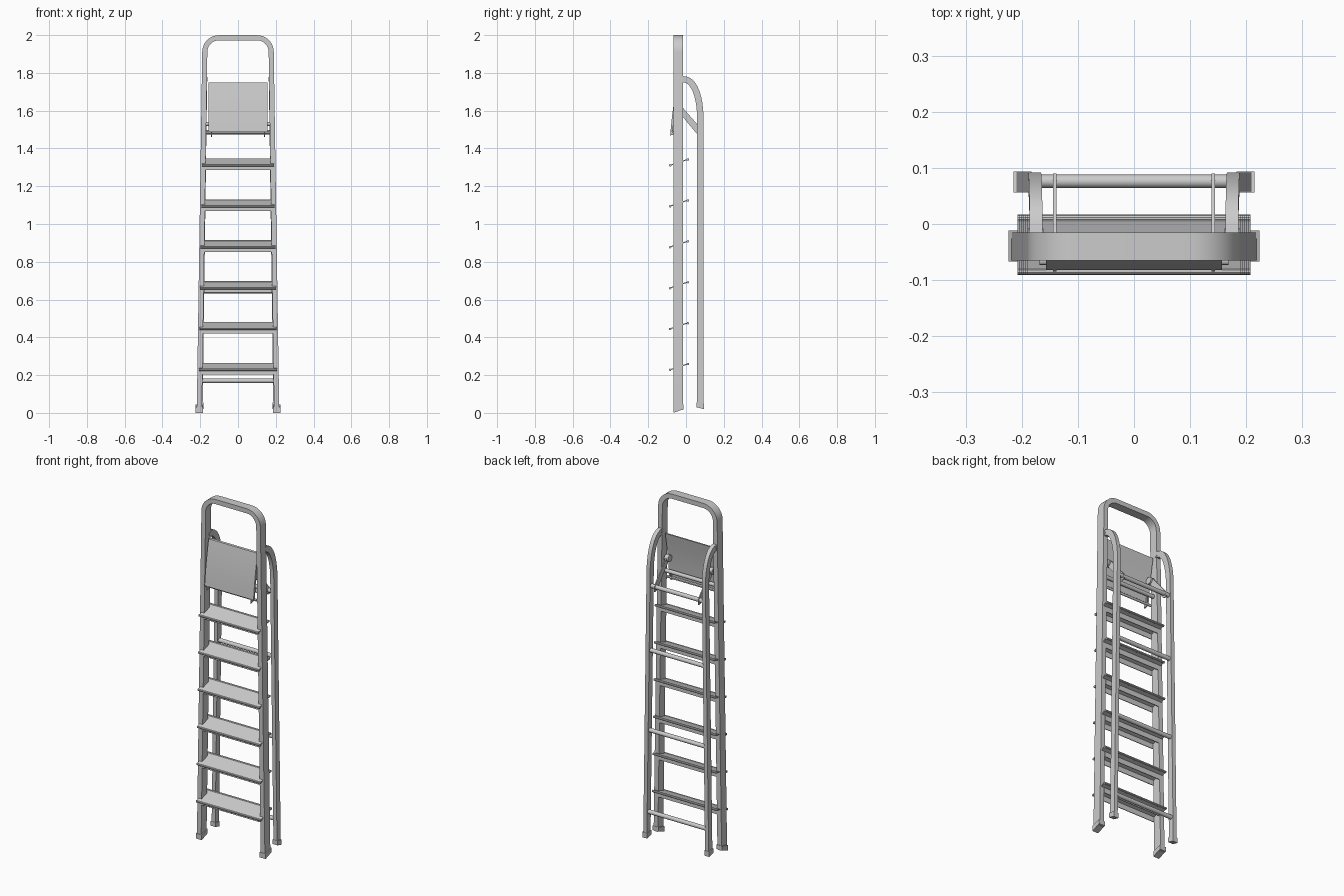
import bpy, bmesh, math
from mathutils import Vector

if "Cube" in bpy.data.objects:
    bpy.data.objects.remove(bpy.data.objects["Cube"])


def make(name, bm, smooth=True):
    bmesh.ops.recalc_face_normals(bm, faces=bm.faces)
    me = bpy.data.meshes.new(name)
    bm.to_mesh(me)
    bm.free()
    ob = bpy.data.objects.new(name, me)
    bpy.context.collection.objects.link(ob)
    if smooth:
        bpy.ops.object.select_all(action='DESELECT')
        ob.select_set(True)
        bpy.context.view_layer.objects.active = ob
        bpy.ops.object.shade_smooth_by_angle(angle=math.radians(30))
    return ob


def sweep(name, path, side, w_side, w_in):
    """Rectangular tube along a planar path; side is the plane normal."""
    bm = bmesh.new()
    P = [Vector(p) for p in path]
    side = Vector(side)
    rings = []
    for i, p in enumerate(P):
        t = (P[min(i + 1, len(P) - 1)] - P[max(i - 1, 0)]).normalized()
        n = t.cross(side).normalized() * w_in / 2
        s = side * w_side / 2
        rings.append([bm.verts.new(p + a * n + b * s)
                      for a, b in ((-1, -1), (1, -1), (1, 1), (-1, 1))])
    for r, q in zip(rings, rings[1:]):
        for k in range(4):
            bm.faces.new((r[k], r[(k + 1) % 4], q[(k + 1) % 4], q[k]))
    bm.faces.new(rings[0])
    bm.faces.new(rings[-1])
    return make(name, bm)


def extrude_x(name, profile, x0, x1):
    """Solid from a closed (y, z) profile."""
    bm = bmesh.new()
    a = [bm.verts.new((x0, y, z)) for y, z in profile]
    b = [bm.verts.new((x1, y, z)) for y, z in profile]
    n = len(a)
    for i in range(n):
        bm.faces.new((a[i], a[(i + 1) % n], b[(i + 1) % n], b[i]))
    bm.faces.new(a)
    bm.faces.new(b)
    return make(name, bm)


def circle(y, z, r, n=16):
    return [(y + r * math.cos(2 * math.pi * i / n), z + r * math.sin(2 * math.pi * i / n))
            for i in range(n)]


def front_x(z):
    return 0.205 - 0.029 * z / 1.9


def rear_x(z):
    return 0.199 - 0.022 * z / 1.6


# front frame: one bent tube, tapering towards the top
R, TOP = 0.075, 1.986
xt = front_x(TOP - R)
half = [(front_x(0.015), -0.04, 0.015)]
for i in range(11):
    a = math.radians(9 * i)
    half.append((xt - R + R * math.cos(a), -0.04, TOP - R + R * math.sin(a)))
sweep("front_frame", half + [(-x, y, z) for x, y, z in reversed(half)], (0, 1, 0), 0.05, 0.027)

# rear legs, curving forward at the top, with feet, struts and pivots
for sgn, tag in ((1, "right"), (-1, "left")):
    path = [(sgn * rear_x(0.03), 0.075, 0.03)]
    for i in range(13):
        a = math.radians(7.5 * i)
        z = 1.57 + 0.196 * math.sin(a)
        path.append((sgn * rear_x(z), -0.015 + 0.09 * math.cos(a) ** 0.9 if i < 12 else -0.02, z))
    sweep("rear_leg_" + tag, path, (1, 0, 0), 0.023, 0.034)
    fx, rx = front_x(0) * sgn, rear_x(0) * sgn
    extrude_x("front_foot_" + tag, [(-0.067, 0), (-0.012, 0.02), (-0.012, 0.045), (-0.067, 0.03)],
              fx - 0.019, fx + 0.019)
    extrude_x("rear_foot_" + tag, [(0.056, 0.03), (0.094, 0.02), (0.094, 0.05), (0.056, 0.056)],
              rx - 0.016, rx + 0.016)
    sx = 0.141 * sgn
    extrude_x("folding_strut_" + tag, [(-0.04, 1.63), (-0.022, 1.622), (0.09, 1.492), (0.088, 1.46),
                                       (0.07, 1.462), (-0.04, 1.595)], sx - 0.003, sx + 0.003)
    extrude_x("strut_bracket_" + tag, circle(-0.037, 1.61, 0.02), sx - 0.012, sx + 0.012)
    extrude_x("top_pivot_" + tag, circle(-0.02, 1.766, 0.012),
              sgn * 0.175 - 0.014, sgn * 0.175 + 0.014)
    extrude_x("platform_tab_" + tag, [(-0.085, 1.468), (-0.06, 1.475), (-0.06, 1.53), (-0.078, 1.51)],
              sx - 0.003, sx + 0.003)

# rear rungs and the crossbar between the front rails
for i, z in enumerate((0.17, 0.645, 1.11, 1.485)):
    extrude_x("rear_rung_%d" % (i + 1), circle(0.076, z, 0.012), -rear_x(z), rear_x(z))
extrude_x("front_crossbar", circle(-0.045, 1.53, 0.011), -0.178, 0.178)

# six tilted steps with edge beads and hanging flanges
for i in range(6):
    z0 = 0.228 + 0.2165 * i
    hw = front_x(z0) + 0.006
    slope = lambda y: z0 + (y + 0.086) * 0.33
    top = [(y, slope(y) + 0.003) for y in (-0.084, 0.012)]
    bottom = [(y, slope(y) - 0.003) for y in (0.012, -0.084)]
    extrude_x("step_%d" % (i + 1), top + bottom, -hw, hw)
    for y, tag in ((-0.084, "front"), (0.010, "back")):
        extrude_x("step_%d_%s_bead" % (i + 1, tag), circle(y, slope(y) - 0.001, 0.0065, 10), -hw, hw)
    for y, tag in ((-0.064, "front"), (-0.017, "back")):
        s = slope(y)
        extrude_x("step_%d_%s_flange" % (i + 1, tag),
                  [(y - 0.002, s), (y + 0.002, s), (y + 0.002, s - 0.032), (y - 0.002, s - 0.032)],
                  -hw + 0.02, hw - 0.02)

# folded platform: gently bowed panel, leaning back
front, back = [], []
for i in range(9):
    t = i / 8
    y = -0.082 + 0.037 * t - 0.004 * math.sin(math.pi * t)
    z = 1.49 + 0.258 * t
    front.append((y, z))
    back.append((y + 0.012, z + 0.002))
extrude_x("platform", front + back[::-1], -0.157, 0.157)
extrude_x("platform_hinge_bar", circle(-0.066, 1.486, 0.007, 12), -0.168, 0.168)
